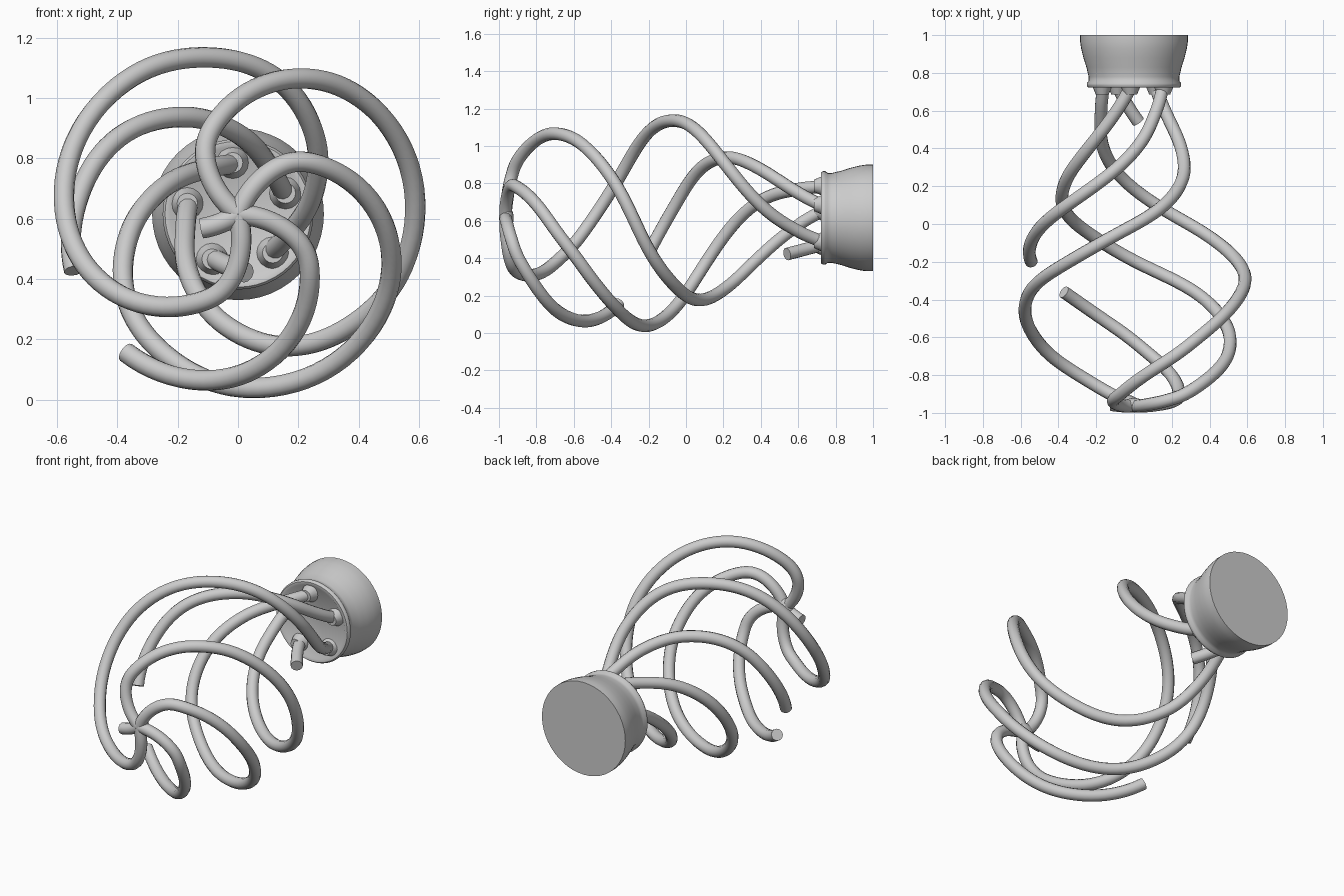
import bpy, bmesh, math

if "Cube" in bpy.data.objects:
    bpy.data.objects.remove(bpy.data.objects["Cube"])

ZC = 0.615      # height of the long axis
TUBE = 0.034    # wire radius

# wire path keys: y, distance from axis, angle in degrees
KEYS = [(-0.965, 0.0, 140), (-0.96, 0.10, 132), (-0.935, 0.24, 117), (-0.88, 0.34, 98),
        (-0.72, 0.485, 68), (-0.55, 0.56, 44), (-0.36, 0.59, 15), (-0.20, 0.575, -17),
        (-0.06, 0.53, -43), (0.07, 0.47, -69), (0.23, 0.365, -98), (0.38, 0.27, -125),
        (0.54, 0.195, -155), (0.66, 0.17, -180), (0.76, 0.17, -198)]


def catmull(a, b, c, d, t):
    return 0.5 * (2 * b + (c - a) * t + (2 * a - 5 * b + 4 * c - d) * t * t
                  + (3 * b - a - 3 * c + d) * t ** 3)


def sample_path(steps=9):
    out = []
    n = len(KEYS)
    for i in range(n - 1):
        k = [KEYS[max(i - 1, 0)], KEYS[i], KEYS[i + 1], KEYS[min(i + 2, n - 1)]]
        for s in range(steps):
            out.append(tuple(catmull(*[p[j] for p in k], s / steps) for j in range(3)))
    return out + [KEYS[-1]]


PATH = sample_path()


def wire(name, index, y0=-2, y1=2, rmax=2):
    cu = bpy.data.curves.new(name, 'CURVE')
    cu.dimensions = '3D'
    cu.bevel_depth = TUBE
    cu.bevel_resolution = 4
    cu.use_fill_caps = True
    pts = []
    for y, r, deg in PATH:
        if y0 <= y <= y1 and r <= rmax:
            a = math.radians(deg - 72 * index)
            pts.append((r * math.cos(a), y, ZC + r * math.sin(a), 1))
    sp = cu.splines.new('POLY')
    sp.points.add(len(pts) - 1)
    for p, co in zip(sp.points, pts):
        p.co = co
    sp.use_smooth = True
    ob = bpy.data.objects.new(name, cu)
    bpy.context.collection.objects.link(ob)


# three whole wires and two broken ones
wire("spiral_wire_1", 0)
wire("spiral_wire_2", 1)
wire("spiral_wire_4", 3)
wire("broken_wire_3_front", 2, y1=-0.35)
wire("broken_wire_3_back", 2, y0=-0.205)
wire("broken_wire_5_stub", 4, y1=-0.5, rmax=0.135)
wire("broken_wire_5_back", 4, y0=0.525)


# lathe around the long axis
def lathe(name, profile, seg=48):
    bm = bmesh.new()
    rings = []
    for r, y in profile:
        rings.append([bm.verts.new((r * math.cos(2 * math.pi * i / seg), y,
                                    ZC + r * math.sin(2 * math.pi * i / seg))) for i in range(seg)])
    for a, b in zip(rings, rings[1:]):
        for i in range(seg):
            j = (i + 1) % seg
            bm.faces.new((a[i], a[j], b[j], b[i]))
    bm.faces.new(rings[0])
    bm.faces.new(rings[-1])
    bmesh.ops.recalc_face_normals(bm, faces=bm.faces)
    me = bpy.data.meshes.new(name)
    bm.to_mesh(me)
    bm.free()
    ob = bpy.data.objects.new(name, me)
    bpy.context.collection.objects.link(ob)
    bpy.ops.object.select_all(action='DESELECT')
    ob.select_set(True)
    bpy.context.view_layer.objects.active = ob
    bpy.ops.object.shade_smooth_by_angle(angle=math.radians(40))


# socket with a rolled front lip and a flat back
lathe("socket", [(0.215, 0.73), (0.225, 0.722), (0.242, 0.722), (0.25, 0.732), (0.25, 0.745),
                 (0.24, 0.758), (0.24, 0.78), (0.252, 0.83), (0.268, 0.88),
                 (0.28, 0.93), (0.285, 0.965), (0.285, 1.0)])

# small joint where the wires meet
bpy.ops.mesh.primitive_uv_sphere_add(segments=20, ring_count=12, radius=0.06, location=(0, -0.957, ZC))
hub = bpy.context.object
hub.name = "wire_joint"
hub.scale.y = 0.6
bpy.ops.object.shade_smooth_by_angle(angle=math.radians(60))

# flared roots where the wires join the socket
for i in range(5):
    a = math.radians(-192 - 72 * i)
    bpy.ops.mesh.primitive_cone_add(vertices=16, radius1=0.055, radius2=0.034, depth=0.05,
                                    location=(0.172 * math.cos(a), 0.71, ZC + 0.172 * math.sin(a)),
                                    rotation=(math.pi / 2, 0, 0))
    root = bpy.context.object
    root.name = f"wire_root_{i + 1}"
    bpy.ops.object.shade_smooth_by_angle(angle=math.radians(40))
